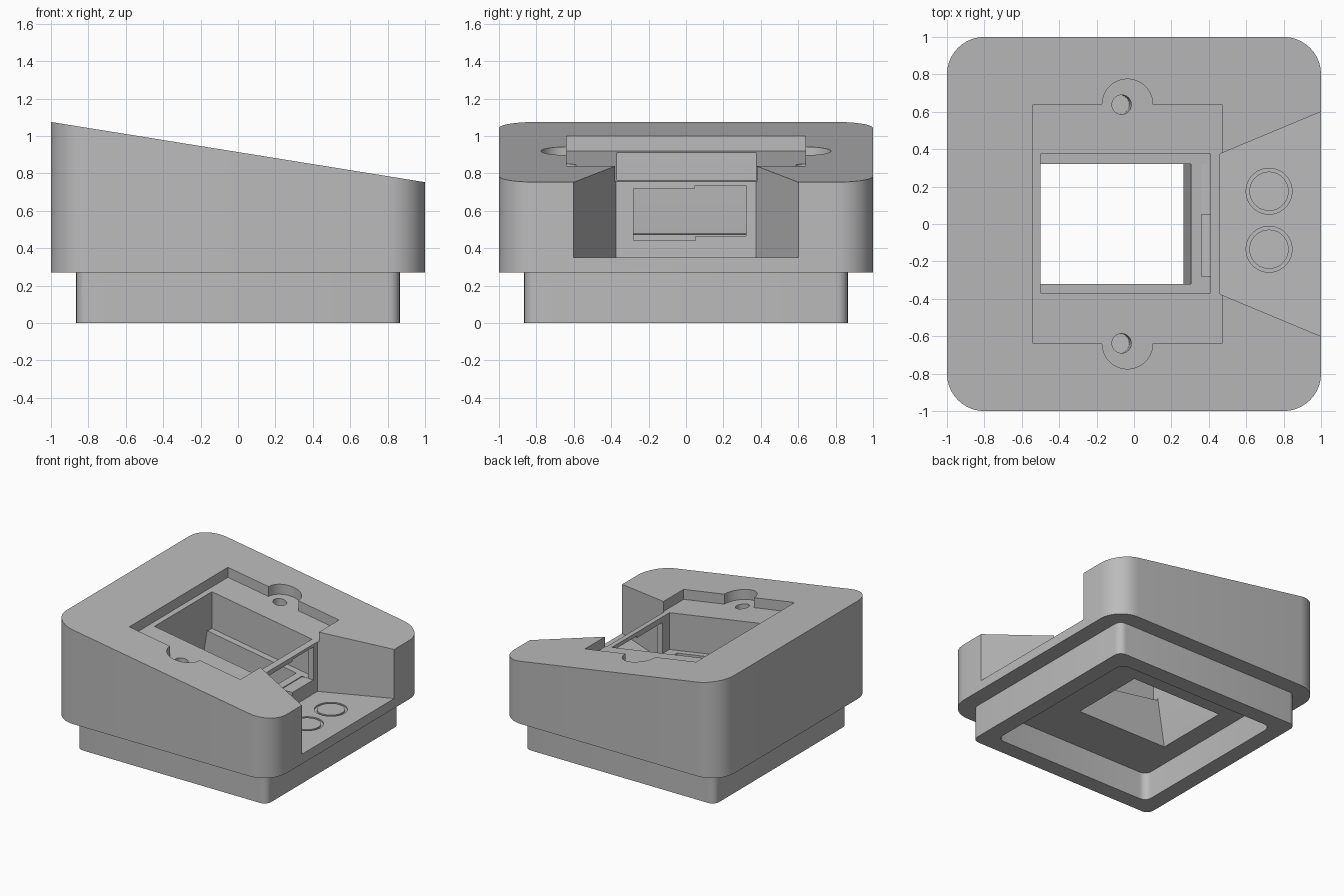
import bpy, bmesh, math

cube = bpy.data.objects.get("Cube")
if cube:
    bpy.data.objects.remove(cube, do_unlink=True)

grey = bpy.data.materials.new("light_grey")
grey.use_nodes = True
COLOR = (0.5, 0.5, 0.5, 1)
grey.diffuse_color = COLOR
grey.node_tree.nodes["Principled BSDF"].inputs["Base Color"].default_value = COLOR

SLOPE = 0.161


def tilted(z):
    """Height of a plane parallel to the sloping top, z high at x = 0."""
    return lambda x: z - SLOPE * x


def arc(cx, cy, r, a0, a1, n):
    return [(cx + r * math.cos(math.radians(a0 + (a1 - a0) * i / n)),
             cy + r * math.sin(math.radians(a0 + (a1 - a0) * i / n))) for i in range(n + 1)]


def rounded_square(half, r, n=10):
    c = half - r
    pts = []
    for i, (sx, sy) in enumerate([(1, 1), (-1, 1), (-1, -1), (1, -1)]):
        pts += arc(sx * c, sy * c, r, i * 90, i * 90 + 90, n)
    return pts


def rect(x0, x1, y0, y1):
    return [(x0, y0), (x1, y0), (x1, y1), (x0, y1)]


def prism(name, pts, low, high, rim=0, lean=0):
    """Outline between two heights, each a number or a function of x."""
    level = lambda z, x: z(x) if callable(z) else z
    bm = bmesh.new()
    rings = []
    for z in (low, high):
        ring = []
        for x, y in pts:
            h = level(z, x)
            ring.append(bm.verts.new((x + lean * (h - level(high, x)), y, h)))
        rings.append(ring)
    bottom, top = rings
    bm.faces.new(bottom[::-1])
    cap = bm.faces.new(top)
    n = len(pts)
    for i in range(n):
        j = (i + 1) % n
        bm.faces.new((bottom[i], bottom[j], top[j], top[i]))
    if rim:
        bmesh.ops.bevel(bm, geom=list(cap.edges), offset=rim, segments=4,
                        profile=0.5, affect='EDGES')
    bmesh.ops.recalc_face_normals(bm, faces=bm.faces)
    mesh = bpy.data.meshes.new(name)
    bm.to_mesh(mesh)
    bm.free()
    obj = bpy.data.objects.new(name, mesh)
    mesh.materials.append(grey)
    bpy.context.collection.objects.link(obj)
    return obj


def combine(target, tool, operation='DIFFERENCE'):
    mod = target.modifiers.new("combine", 'BOOLEAN')
    mod.operation, mod.solver, mod.object = operation, 'EXACT', tool
    deps = bpy.context.evaluated_depsgraph_get()
    mesh = bpy.data.meshes.new_from_object(target.evaluated_get(deps))
    target.modifiers.clear()
    target.data = mesh
    bpy.data.objects.remove(tool, do_unlink=True)


# Sloped housing with softened top rim, on a narrower plinth
housing = prism("sloped_housing", rounded_square(1, 0.2), 0.27, tilted(0.914), rim=0.03)
combine(housing, prism("plinth", rounded_square(0.865, 0.06, 6), 0, 0.3), 'UNION')

# Hollow underside
combine(housing, prism("underside_hollow", rounded_square(0.73, 0.06, 6), -0.1, 0.23))

# Flared cable notch on the left side
notch = [(0.46, -0.375), (1.1, -0.642), (1.1, 0.642), (0.46, 0.375)]
combine(housing, prism("cable_notch", notch, 0.35, 1.5))

# Recess for the cover plate, with a round ear at each end
ear_x, half = -0.035, 0.64
plate = [(0.47, -half), (0.47, half)] + arc(ear_x, half, 0.135, 0, 180, 20)
plate += [(-0.54, half), (-0.54, -half)] + arc(ear_x, -half, 0.135, 180, 360, 20)
combine(housing, prism("plate_recess", plate, tilted(0.832), 1.5))

# Socket well, with a narrower leaning opening through its floor
ledge = tilted(0.53)
combine(housing, prism("socket_well", rect(-0.5, 0.41, -0.37, 0.375), ledge, 1.5))
combine(housing, prism("socket_opening", rect(-0.5, 0.31, -0.32, 0.32), 0.15,
                       tilted(0.56), lean=SLOPE))

# Stepped window between the well and the notch
for y0, y1, z0, z1 in [(-0.28, 0.05, 0.44, 0.72), (0.049, 0.32, 0.465, 0.735)]:
    combine(housing, prism("window", rect(0.36, 0.5, y0, y1), z0, z1))

# Screw holes in the ears
for side in (-1, 1):
    combine(housing, prism("screw_hole", arc(-0.045, side * 0.638, 0.052, 0, 345, 23),
                           0.5, 1.5, lean=SLOPE * 0.2))

# Engraved rings on the notch floor
for y in (0.175, -0.135):
    ring = prism("ring", arc(0.722, y, 0.123, 0, 350, 35), 0.34, 0.4)
    combine(ring, prism("ring_core", arc(0.722, y, 0.105, 0, 350, 35), 0.3, 0.5))
    combine(housing, ring)

bpy.ops.object.select_all(action='DESELECT')
housing.select_set(True)
bpy.context.view_layer.objects.active = housing
bpy.ops.object.shade_smooth_by_angle(angle=math.radians(30))
